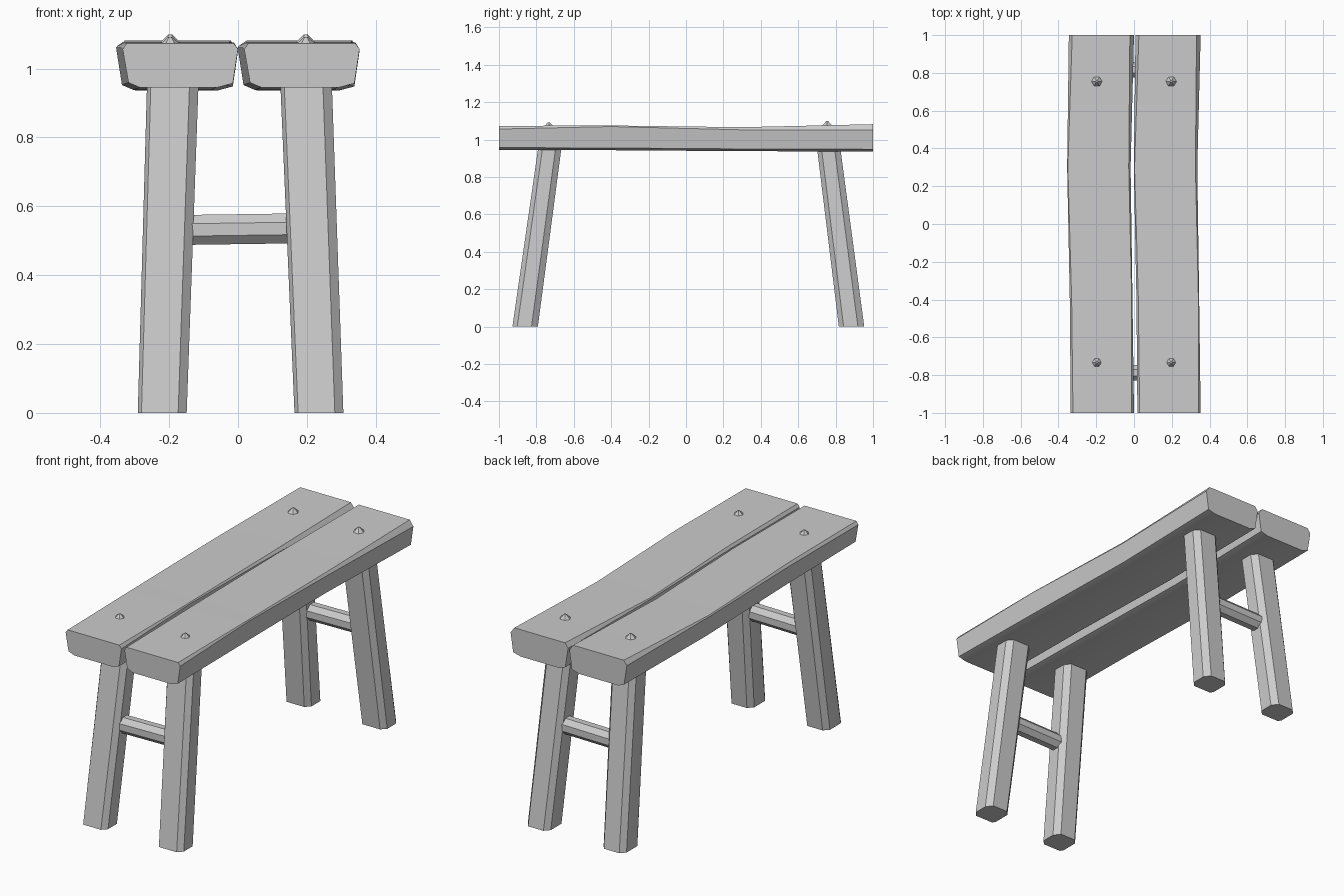
import bpy, bmesh, math
from mathutils import Vector

cube = bpy.data.objects.get("Cube")
if cube:
    bpy.data.objects.remove(cube, do_unlink=True)

GREY = (0.6, 0.6, 0.6, 1)
wood = bpy.data.materials.new("plain_grey_wood")
wood.use_nodes = True
wood.diffuse_color = GREY
wood.node_tree.nodes["Principled BSDF"].inputs["Base Color"].default_value = GREY


def loft(name, rings, angle=30):
    """Skin a list of equal-length point rings and cap both ends."""
    bm = bmesh.new()
    loops = [[bm.verts.new(p) for p in ring] for ring in rings]
    n = len(loops[0])
    for a, b in zip(loops, loops[1:]):
        for i in range(n):
            j = (i + 1) % n
            bm.faces.new((a[i], a[j], b[j], b[i]))
    bm.faces.new(loops[0])
    bm.faces.new(loops[-1])
    bmesh.ops.recalc_face_normals(bm, faces=bm.faces)
    mesh = bpy.data.meshes.new(name)
    bm.to_mesh(mesh)
    bm.free()
    mesh.materials.append(wood)
    obj = bpy.data.objects.new(name, mesh)
    bpy.context.collection.objects.link(obj)
    bpy.ops.object.select_all(action="DESELECT")
    obj.select_set(True)
    bpy.context.view_layer.objects.active = obj
    bpy.ops.object.shade_smooth_by_angle(angle=math.radians(angle))
    return obj


# Seat planks: y, left edge, right edge, top, bottom, left chamfer, right chamfer
STATIONS = [
    (-1.0, -0.335, 0.0, 1.073, 0.945, 0.012, 0.012),
    (-0.4, -0.340, -0.008, 1.075, 0.943, 0.010, 0.004),
    (0.3, -0.354, -0.018, 1.066, 0.938, 0.004, 0.010),
    (1.0, -0.345, 0.0, 1.082, 0.936, 0.018, 0.022),
]


def plank_ring(shift, y, left, right, top, low, cl, cr):
    pts = [(left + cl, top), (right - cr, top), (right, top - 1.4 * cr),
           (right - 0.015, low + 0.012), (right - 0.06, low),
           (left + 0.05, low), (left + 0.017, low + 0.014), (left, top - 1.4 * cl)]
    return [(x + shift, y, z) for x, z in pts]


for side, shift in (("right", 0.0), ("left", 0.353)):
    loft(side + "_seat_plank", [plank_ring(shift, *s) for s in STATIONS])

# Splayed legs, chamfered on the front and rounder at the back
SECTION = [(-1, -0.75), (-0.85, -1), (0.65, -1), (1, -0.62),
           (1, 0.5), (0.65, 1), (-0.65, 1), (-1, 0.6)]


def leg(name, foot, head):
    rings = []
    for c, hx, hy in ((foot, 0.071, 0.068), (head, 0.075, 0.062)):
        rings.append([Vector(c) + Vector((x * hx, y * hy, 0)) for x, y in SECTION])
    loft(name, rings, 38)


for end, foot_y, head_y in (("front", -0.86, -0.722), ("back", 0.885, 0.757)):
    leg(end + "_right_leg", (-0.22, foot_y, 0), (-0.188, head_y, 1.0))
    leg(end + "_left_leg", (0.235, foot_y, 0), (0.196, head_y, 1.0))

    # Stretcher between the pair of legs
    mid_y = foot_y + (head_y - foot_y) * 0.53
    bar = []
    for x, z in ((-0.17, 0.531), (0.18, 0.536)):
        bar.append([(x, mid_y + 0.045 * math.cos(a), z + 0.047 * math.sin(a))
                    for a in (math.radians(22.5 + 45 * i) for i in range(8))])
    loft(end + "_stretcher", bar)

    # Small pointed pegs on the seat
    peg_y = -0.733 if end == "front" else 0.755
    peg_z = 1.068 if end == "front" else 1.075
    for side, x in (("right", -0.197), ("left", 0.197)):
        rings = [[(x + r * math.cos(i * math.pi / 3), peg_y + r * math.sin(i * math.pi / 3), peg_z + h)
                  for i in range(6)] for r, h in ((0.03, 0), (0.006, 0.024))]
        loft(end + "_" + side + "_peg", rings)
